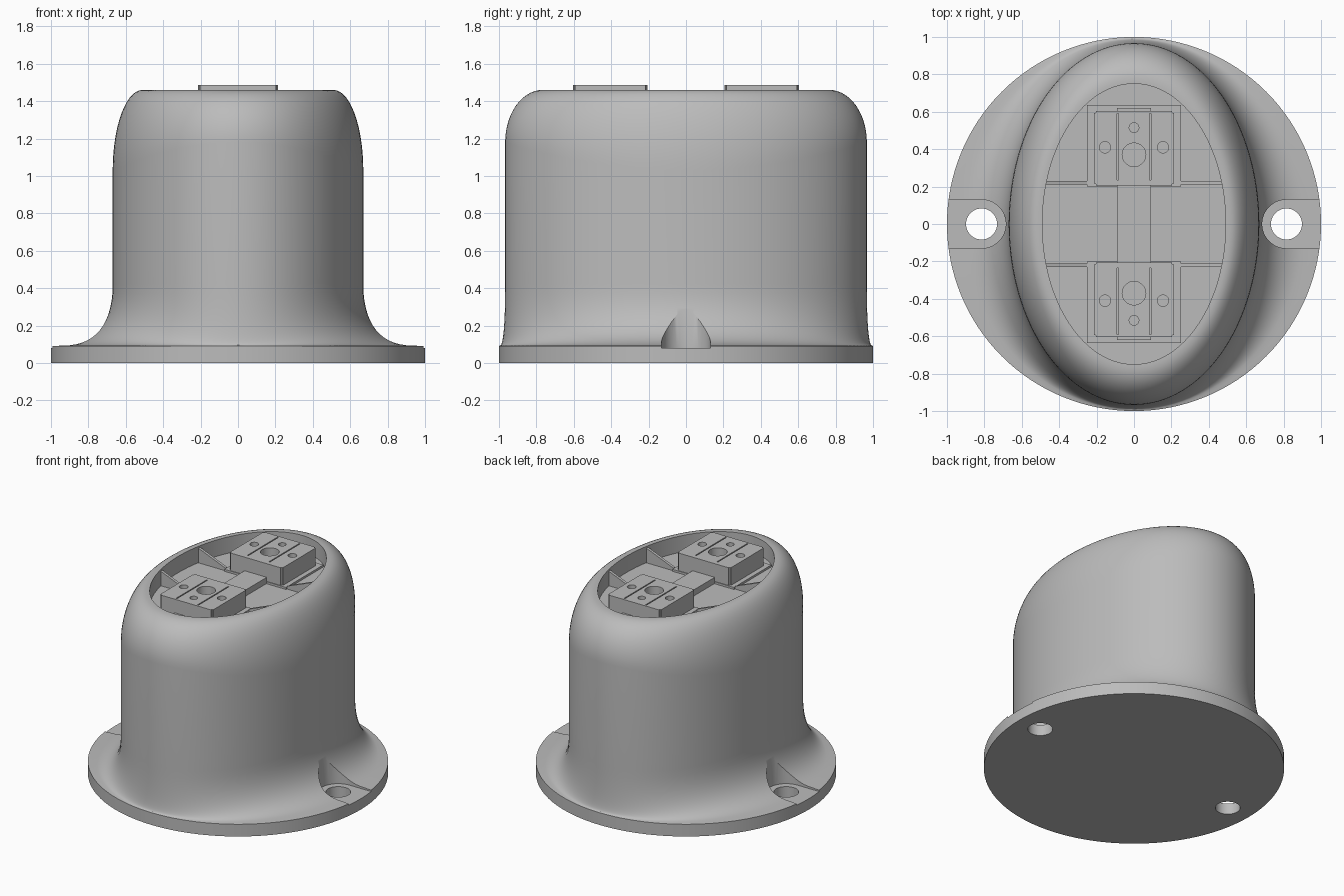
import bpy, bmesh
from math import sin, cos, pi
from mathutils import Matrix

if "Cube" in bpy.data.objects:
    bpy.data.objects.remove(bpy.data.objects["Cube"])

grey = bpy.data.materials.new("plain grey")
grey.use_nodes = True
grey.diffuse_color = (0.5, 0.5, 0.5, 1)
grey.node_tree.nodes["Principled BSDF"].inputs["Base Color"].default_value = (0.5, 0.5, 0.5, 1)

SEGMENTS = 128
RIM, FLOOR, FLANGE, PLATE = 1.46, 1.34, 0.09, 1.485


def make(name, bm):
    bmesh.ops.recalc_face_normals(bm, faces=bm.faces)
    mesh = bpy.data.meshes.new(name)
    bm.to_mesh(mesh)
    bm.free()
    mesh.materials.append(grey)
    ob = bpy.data.objects.new(name, mesh)
    bpy.context.collection.objects.link(ob)
    return ob


def activate(ob):
    bpy.ops.object.select_all(action='DESELECT')
    ob.select_set(True)
    bpy.context.view_layer.objects.active = ob


def smooth(ob):
    activate(ob)
    bpy.ops.object.shade_smooth_by_angle(angle=0.6)


def add_box(bm, x0, x1, y0, y1, z0, z1):
    m = Matrix.Translation(((x0 + x1) / 2, (y0 + y1) / 2, (z0 + z1) / 2))
    m = m @ Matrix.Diagonal((x1 - x0, y1 - y0, z1 - z0, 1))
    return bmesh.ops.create_cube(bm, size=1, matrix=m)["verts"]


def add_cylinder(bm, x, y, r, z0, z1, sides=40):
    bmesh.ops.create_cone(bm, cap_ends=True, segments=sides, radius1=r, radius2=r,
                          depth=z1 - z0, matrix=Matrix.Translation((x, y, (z0 + z1) / 2)))


def add_prism(bm, outline, axis, a, b):
    """Extrude a 2D outline along y or z from a to b."""
    place = (lambda u, v, w: (u, v, w)) if axis == 'z' else (lambda u, v, w: (u, w, v))
    face = bm.faces.new([bm.verts.new(place(u, v, a)) for u, v in outline])
    new = bmesh.ops.extrude_face_region(bm, geom=[face])["geom"]
    shift = (0, 0, b - a) if axis == 'z' else (0, b - a, 0)
    bmesh.ops.translate(bm, vec=shift, verts=[v for v in new if isinstance(v, bmesh.types.BMVert)])


def carve(ob, bm):
    cutter = make("cutter", bm)
    cutter.hide_render = True
    mod = ob.modifiers.new("cut", 'BOOLEAN')
    mod.operation, mod.solver, mod.object = 'DIFFERENCE', 'EXACT', cutter
    activate(ob)
    bpy.ops.object.modifier_apply(modifier=mod.name)
    bpy.data.objects.remove(cutter)


# Oval housing: flange, flare, wall, rounded shoulder and recess as stacked rings
def flat_ring(rx, ry, z):
    return lambda c, s: (rx * c, ry * s, z)


def flare_ring(t):
    k, h = 1 - cos(t) ** 0.85, 1 - sin(t) ** 0.85
    return lambda c, s: ((0.67 + 0.28 * h) * c, (0.967 + 0.028 * h) * s,
                         FLANGE + 0.003 + 0.33 * k)


def shoulder_ring(t):
    def point(c, s):
        drop = 0.43 * c * c + 0.28 * s * s
        return ((0.51 + 0.16 * cos(t)) * c, (0.765 + 0.202 * cos(t)) * s,
                RIM - drop * (1 - sin(t)))
    return point


steps = [i / 14 * pi / 2 for i in range(15)]
rings = [flat_ring(1, 1, 0), flat_ring(1, 1, FLANGE)]
rings += [flare_ring(t) for t in steps]
rings += [shoulder_ring(t) for t in steps]
rings += [flat_ring(0.49, 0.75, RIM), flat_ring(0.49, 0.75, FLOOR)]

bm = bmesh.new()
angles = [2 * pi * i / SEGMENTS for i in range(SEGMENTS)]
loops = [[bm.verts.new(ring(cos(a), sin(a))) for a in angles] for ring in rings]
for low, high in zip(loops, loops[1:]):
    for i in range(SEGMENTS):
        j = (i + 1) % SEGMENTS
        bm.faces.new((low[i], low[j], high[j], high[i]))
bm.faces.new(loops[0])
bm.faces.new(loops[-1])
housing = make("housing", bm)

# Open-ended screw seats and through holes on both sides of the flange
seats, holes = bmesh.new(), bmesh.new()
for side in (-1, 1):
    arc = [pi / 2 + pi * i / 24 for i in range(25)]
    outline = [(side * (0.815 + 0.13 * cos(a)), 0.13 * sin(a)) for a in arc]
    outline += [(side * 1.1, -0.13), (side * 1.1, 0.13)]
    add_prism(seats, outline, 'z', 0.08, 0.7)
    add_cylinder(holes, side * 0.815, 0, 0.083, -0.1, 0.2)
carve(housing, seats)
carve(housing, holes)
smooth(housing)

# Central rail lying along the recess
bm = bmesh.new()
add_box(bm, -0.09, 0.09, -0.62, 0.62, FLOOR - 0.01, 1.385)
make("centre_rail", bm)

for end, label in ((1, "back"), (-1, "front")):
    # Mounting block with its wider foot
    def span(a, b):
        return sorted((end * a, end * b))

    bm = bmesh.new()
    add_box(bm, -0.25, 0.25, *span(0.2, 0.635), FLOOR - 0.01, FLOOR + 0.015)
    make(label + "_block_foot", bm)
    bm = bmesh.new()
    add_box(bm, -0.215, 0.215, *span(0.205, 0.605), FLOOR, PLATE)
    uprights = [e for e in bm.edges if abs(e.verts[0].co.z - e.verts[1].co.z) > 0.1]
    bmesh.ops.bevel(bm, geom=uprights, offset=0.012, segments=3, affect='EDGES')
    block = make(label + "_mounting_block", bm)

    # Screw holes and two thin grooves
    cuts = bmesh.new()
    add_cylinder(cuts, 0, end * 0.37, 0.063, 1.39, 1.6)
    add_cylinder(cuts, 0, end * 0.515, 0.026, 1.39, 1.6, 24)
    for side in (-1, 1):
        add_cylinder(cuts, side * 0.155, end * 0.41, 0.03, 1.39, 1.6, 24)
        x = side * 0.088
        add_box(cuts, x - 0.004, x + 0.004, *span(0.235, 0.59), 1.46, 1.6)
    carve(block, cuts)
    smooth(block)

    # Sloping ribs between the recess wall and the blocks
    for side, hand in ((1, "left"), (-1, "right")):
        bm = bmesh.new()
        outline = [(side * 0.475, FLOOR - 0.01), (side * 0.475, RIM - 0.01),
                   (side * 0.25, FLOOR + 0.02), (side * 0.25, FLOOR - 0.01)]
        add_prism(bm, outline, 'y', *span(0.21, 0.23))
        make(f"{label}_{hand}_rib", bm)
